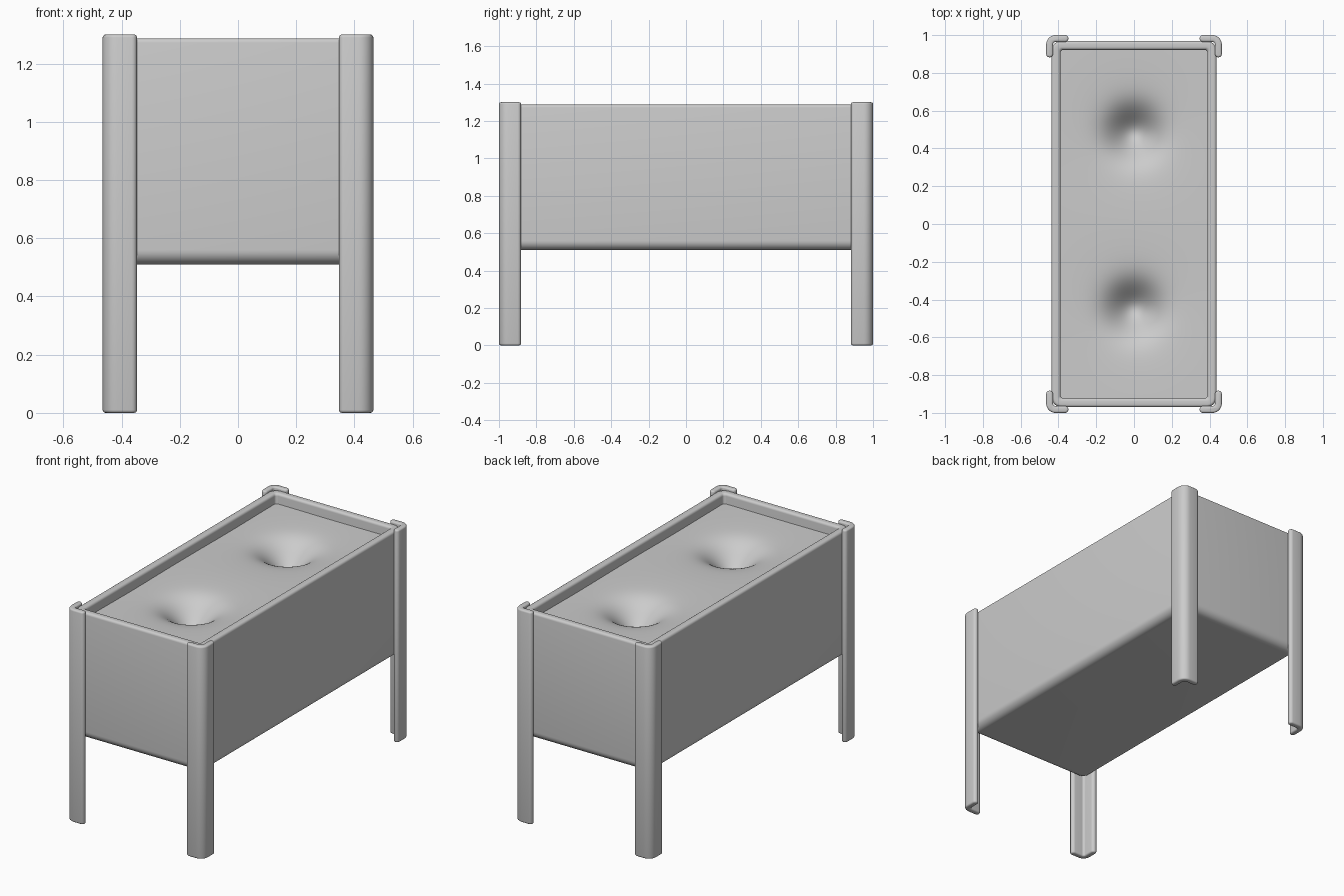
import bpy, bmesh
from math import pi, cos, sin, exp, radians

if "Cube" in bpy.data.objects:
    bpy.data.objects.remove(bpy.data.objects["Cube"])


def finish(bm, name, angle=40):
    bmesh.ops.recalc_face_normals(bm, faces=bm.faces[:])
    me = bpy.data.meshes.new(name)
    bm.to_mesh(me)
    bm.free()
    ob = bpy.data.objects.new(name, me)
    bpy.context.collection.objects.link(ob)
    bpy.ops.object.select_all(action='DESELECT')
    ob.select_set(True)
    bpy.context.view_layer.objects.active = ob
    bpy.ops.object.shade_smooth_by_angle(angle=radians(angle))
    return ob


def arc(cx, cy, r, a0, a1, n=8):
    return [(cx + r * cos(a0 + (a1 - a0) * i / n), cy + r * sin(a0 + (a1 - a0) * i / n))
            for i in range(n + 1)]


def ring(bm, hx, hy, r, z):
    """Rounded rectangle of vertices at height z."""
    pts = []
    for k, (sx, sy) in enumerate([(1, 1), (-1, 1), (-1, -1), (1, -1)]):
        pts += arc(sx * (hx - r), sy * (hy - r), r, k * pi / 2, (k + 1) * pi / 2)
    return [bm.verts.new((x, y, z)) for x, y in pts]


# Planter box: stacked rounded-rectangle rings, up the outside, over the rim, down the inside
HX, HY, BOTTOM, TOP = 0.437, 0.97, 0.51, 1.287
profile = []  # (inset from the outside, height)
profile += [(0.05 - 0.05 * sin(a), BOTTOM + 0.05 - 0.05 * cos(a)) for a in [i * pi / 16 for i in range(9)]]
profile += [(0.015 - 0.015 * cos(a), TOP - 0.015 + 0.015 * sin(a)) for a in [i * pi / 8 for i in range(5)]]
profile += [(0.033 + 0.015 * sin(a), TOP - 0.015 + 0.015 * cos(a)) for a in [i * pi / 8 for i in range(5)]]
profile += [(0.048, 0.56)]
bm = bmesh.new()
rings = [ring(bm, HX - d, HY - d, max(0.055 - d, 0.015), z) for d, z in profile]
for a, b in zip(rings, rings[1:]):
    n = len(a)
    for i in range(n):
        bm.faces.new((a[i], a[(i + 1) % n], b[(i + 1) % n], b[i]))
bm.faces.new(rings[0])
bm.faces.new(rings[-1])
finish(bm, "planter_box")

# Soil: grid with two planting holes
bm = bmesh.new()
bmesh.ops.create_grid(bm, x_segments=60, y_segments=120, size=1)
for v in bm.verts:
    v.co.x *= HX - 0.045
    v.co.y *= HY - 0.045
    v.co.z = 1.225
    for cy in (0.48, -0.45):
        d2 = v.co.x ** 2 + (v.co.y - cy) ** 2
        v.co.z -= 0.14 * exp(-d2 / (2 * 0.09 ** 2)) + 0.02 * exp(-d2 / (2 * 0.2 ** 2))
soil = finish(bm, "soil", 180)
if soil.data.polygons[0].normal.z < 0:
    soil.data.flip_normals()

# Corner legs: rounded angle profile wrapped around each box corner
X, Y, T, L, R = 0.465, 1.0, 0.036, 0.118, 0.05
outline = arc(X - T / 2, Y - L + T / 2, T / 2, pi, 2 * pi)
outline += arc(X - R, Y - R, R, 0, pi / 2)
outline += arc(X - L + T / 2, Y - T / 2, T / 2, pi / 2, 3 * pi / 2)
outline += arc(X - R, Y - R, R - T, pi / 2, 0)
for sx, side in ((1, "right"), (-1, "left")):
    for sy, end in ((1, "back"), (-1, "front")):
        bm = bmesh.new()
        base = bm.faces.new([bm.verts.new((sx * x, sy * y, 0)) for x, y in outline])
        ext = bmesh.ops.extrude_face_region(bm, geom=[base], use_keep_orig=True)
        bmesh.ops.translate(bm, vec=(0, 0, 1.3),
                            verts=[g for g in ext["geom"] if isinstance(g, bmesh.types.BMVert)])
        caps = [e for e in bm.edges if abs(e.verts[0].co.z - e.verts[1].co.z) < 0.01]
        bmesh.ops.recalc_face_normals(bm, faces=bm.faces[:])
        bmesh.ops.bevel(bm, geom=caps, offset=0.01, segments=3, profile=0.5,
                        affect='EDGES', clamp_overlap=True)
        finish(bm, f"{end}_{side}_leg")
